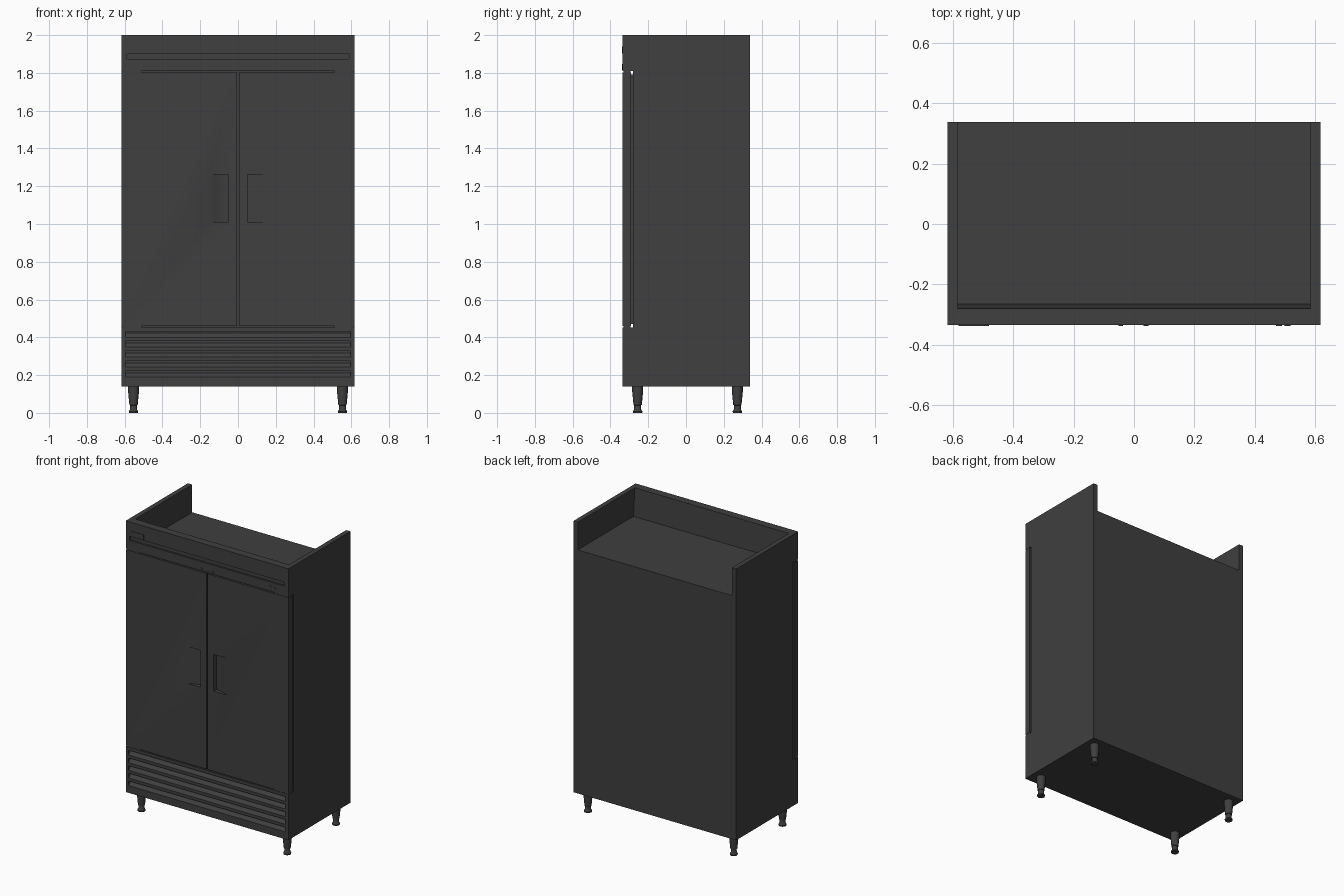
import bpy
import bmesh
import math
from mathutils import Matrix

cube = bpy.data.objects.get("Cube")
if cube:
    bpy.data.objects.remove(cube, do_unlink=True)

W, FRONT, BACK = 0.617, -0.335, 0.338
BASE, TOP = 0.14, 2.0
DOOR_LOW, DOOR_HIGH = 0.46, 1.802      # door edges
SILL, LINTEL = 0.453, 1.81             # opening edges
DOOR_BACK, RECESS = -0.292, -0.28

steel = bpy.data.materials.new("dark grey steel")
steel.use_nodes = True
steel.diffuse_color = (0.05, 0.05, 0.05, 1)
steel.node_tree.nodes["Principled BSDF"].inputs["Base Color"].default_value = (0.05, 0.05, 0.05, 1)


def finish(name, bm):
    bmesh.ops.recalc_face_normals(bm, faces=bm.faces)
    mesh = bpy.data.meshes.new(name)
    bm.to_mesh(mesh)
    bm.free()
    mesh.materials.append(steel)
    obj = bpy.data.objects.new(name, mesh)
    bpy.context.collection.objects.link(obj)
    return obj


def prism(name, points, lo, hi, axis="x"):
    """Extrude a (y, z) profile along x, or an (x, y) profile along z."""
    bm = bmesh.new()
    place = (lambda p: (lo, p[0], p[1])) if axis == "x" else (lambda p: (p[0], p[1], lo))
    face = bm.faces.new([bm.verts.new(place(p)) for p in points])
    new = bmesh.ops.extrude_face_region(bm, geom=[face])["geom"]
    step = (hi - lo, 0, 0) if axis == "x" else (0, 0, hi - lo)
    bmesh.ops.translate(bm, vec=step, verts=[v for v in new if isinstance(v, bmesh.types.BMVert)])
    return finish(name, bm)


def box(name, x, y, z):
    return prism(name, [(y[0], z[0]), (y[1], z[0]), (y[1], z[1]), (y[0], z[1])], *x)


def cut(target, cutter):
    mod = target.modifiers.new("cut", "BOOLEAN")
    mod.operation = "DIFFERENCE"
    mod.solver = "EXACT"
    mod.object = cutter
    bpy.context.view_layer.objects.active = target
    bpy.ops.object.modifier_apply(modifier=mod.name)
    bpy.data.objects.remove(cutter, do_unlink=True)


def smooth(obj):
    bpy.ops.object.select_all(action="DESELECT")
    obj.select_set(True)
    bpy.context.view_layer.objects.active = obj
    bpy.ops.object.shade_smooth_by_angle(angle=math.radians(35))


# Cabinet with a door recess across the front
cabinet = prism("cabinet", [(FRONT, BASE), (BACK, BASE), (BACK, TOP), (FRONT, TOP),
                            (FRONT, LINTEL), (RECESS, LINTEL), (RECESS, SILL), (FRONT, SILL)], -W, W)

# Open well on top, behind the header and between the side walls
cut(cabinet, prism("well_cutter", [(-0.28, TOP + 0.1), (-0.28, TOP), (-0.265, LINTEL),
                                   (0.5, LINTEL), (0.5, TOP + 0.1)], -0.584, 0.584))

# Long groove in the header
cut(cabinet, box("groove_cutter", (-0.588, 0.588), (FRONT - 0.1, FRONT + 0.012), (1.873, 1.901)))

# Louvres in the lower grille, each with a sloping sill
for i in range(5):
    z = 0.19 + i * 0.0525
    cut(cabinet, prism("louvre_cutter", [(FRONT - 0.05, z), (FRONT, z), (FRONT + 0.02, z + 0.022),
                                         (FRONT + 0.02, z + 0.032), (FRONT - 0.05, z + 0.032)],
                       -0.595, 0.595))

# Doors with scooped handle pockets, gaskets and hinges
for side, s in (("left", 1), ("right", -1)):
    inner, outer = sorted((s * 0.004, s * W))
    door = box(side + "_door", (inner, outer), (FRONT, DOOR_BACK), (DOOR_LOW, DOOR_HIGH))
    scoop = [(0.05, -0.4), (0.05, FRONT + 0.03), (0.075, FRONT + 0.028), (0.1, FRONT + 0.021),
             (0.125, FRONT + 0.011), (0.15, FRONT), (0.15, -0.4)]
    cut(door, prism("handle_cutter", [(s * x, y) for x, y in scoop], 1.01, 1.262, "z"))
    smooth(door)
    box(side + "_gasket", sorted((s * 0.012, s * (W - 0.012))), (DOOR_BACK, RECESS),
        (DOOR_LOW + 0.01, DOOR_HIGH - 0.01))
    for level, z in (("lower", (SILL, DOOR_LOW)), ("upper", (DOOR_HIGH, LINTEL))):
        box(side + "_" + level + "_hinge", sorted((s * 0.51, s * (W - 0.002))),
            (FRONT + 0.003, DOOR_BACK - 0.003), z)

# Header fittings: control plate, locks and switches
box("control_plate", (-0.58, -0.48), (FRONT - 0.003, FRONT), (1.903, 1.94))
for name, x, z, r in (("right_lock", -0.044, 1.824, 0.008), ("left_lock", 0.04, 1.824, 0.008),
                      ("inner_switch", 0.48, 1.838, 0.01), ("outer_switch", 0.508, 1.838, 0.01)):
    bm = bmesh.new()
    bmesh.ops.create_cone(bm, cap_ends=True, segments=20, radius1=r, radius2=r, depth=0.004,
                          matrix=Matrix.Translation((x, FRONT - 0.001, z)) @ Matrix.Rotation(math.pi / 2, 4, "X"))
    smooth(finish(name, bm))


# Turned legs with a tapered sleeve and a flared foot
def leg(name, cx, cy):
    profile = [(0.024, 0), (0.025, 0.008), (0.019, 0.017), (0.018, 0.04),
               (0.022, 0.042), (0.029, 0.115), (0.029, BASE)]
    sides = 24
    bm = bmesh.new()
    rings = [[bm.verts.new((cx + r * math.cos(a), cy + r * math.sin(a), z))
              for a in (math.tau * k / sides for k in range(sides))] for r, z in profile]
    for low, high in zip(rings, rings[1:]):
        for k in range(sides):
            n = (k + 1) % sides
            bm.faces.new((low[k], low[n], high[n], high[k]))
    bm.faces.new(rings[0])
    bm.faces.new(rings[-1])
    smooth(finish(name, bm))


for side, x in (("left", 0.553), ("right", -0.553)):
    leg("front_" + side + "_leg", x, -0.256)
    leg("back_" + side + "_leg", x, 0.272)
